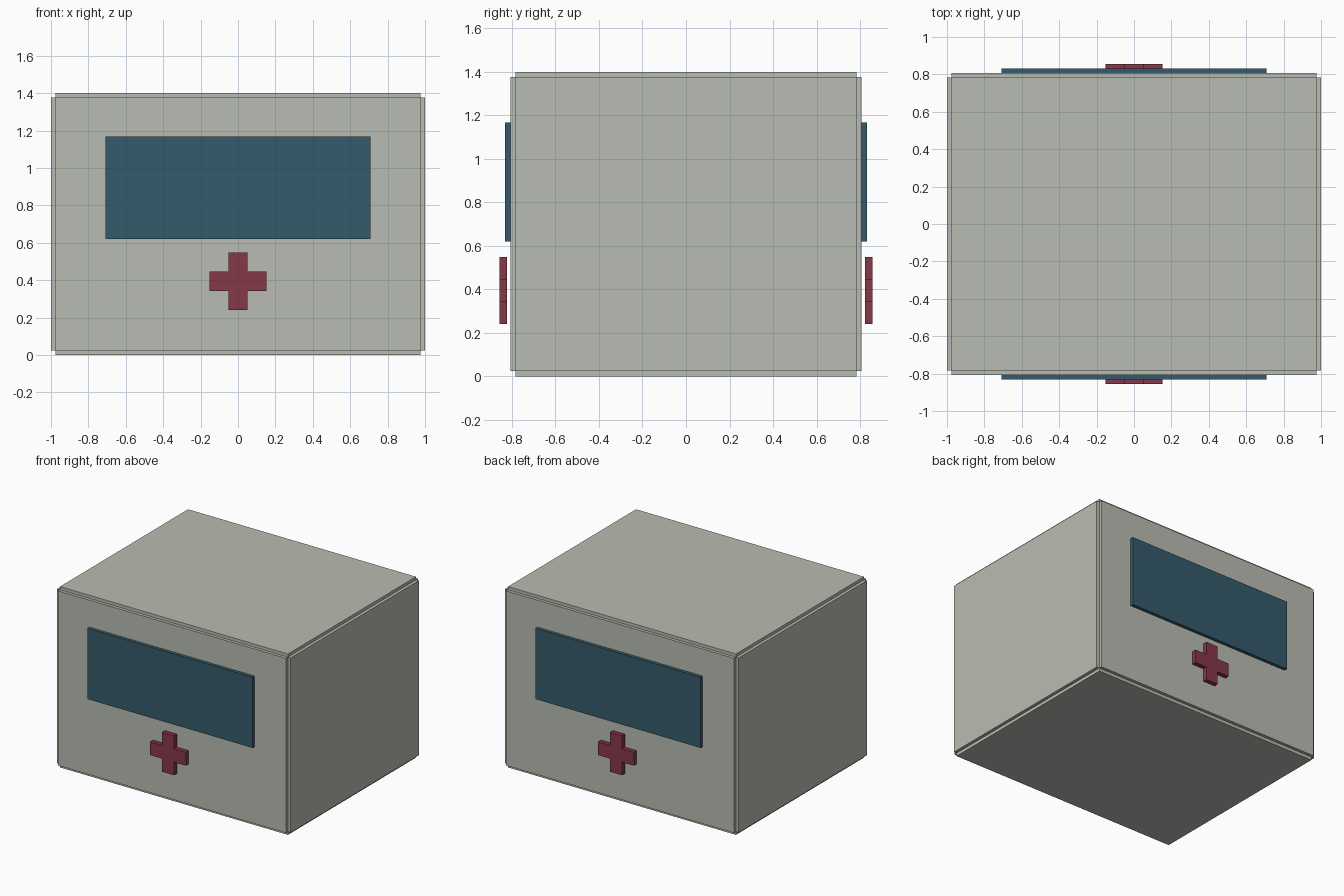
import bpy, bmesh
from mathutils import Vector

if "Cube" in bpy.data.objects:
    bpy.data.objects.remove(bpy.data.objects["Cube"])


def material(name, rgb):
    m = bpy.data.materials.new(name)
    m.diffuse_color = (*rgb, 1)
    m.use_nodes = True
    m.node_tree.nodes["Principled BSDF"].inputs["Base Color"].default_value = m.diffuse_color
    return m


GREY = material("warm grey", (0.485, 0.503, 0.445))
BLUE = material("dark teal", (0.036, 0.105, 0.147))
RED = material("dark red", (0.235, 0.040, 0.065))


def prism(name, outline, y0, y1, mat):
    """Extrude an (x, z) outline along y."""
    bm = bmesh.new()
    face = bm.faces.new([bm.verts.new((x, y0, z)) for x, z in outline])
    ext = bmesh.ops.extrude_face_region(bm, geom=[face])
    verts = [v for v in ext["geom"] if isinstance(v, bmesh.types.BMVert)]
    bmesh.ops.translate(bm, verts=verts, vec=Vector((0, y1 - y0, 0)))
    bmesh.ops.recalc_face_normals(bm, faces=bm.faces)
    mesh = bpy.data.meshes.new(name)
    bm.to_mesh(mesh)
    bm.free()
    mesh.materials.append(mat)
    obj = bpy.data.objects.new(name, mesh)
    bpy.context.collection.objects.link(obj)
    return obj


def rect(x, z0, z1):
    return [(-x, z0), (x, z0), (x, z1), (-x, z1)]


# Body: three crossing blocks leave a small square step along every edge
X, Y, Z, S = 1.0, 0.807, 1.4, 0.024
prism("body_side_block", rect(X, S, Z - S), -Y + S, Y - S, GREY)
prism("body_front_back_block", rect(X - S, S, Z - S), -Y, Y, GREY)
prism("body_top_bottom_block", rect(X - S, 0, Z), -Y + S, Y - S, GREY)

# Cross outline
W, R, CZ = 0.052, 0.153, 0.395
cross = [(W, R), (W, W), (R, W), (R, -W), (W, -W), (W, -R),
         (-W, -R), (-W, -W), (-R, -W), (-R, W), (-W, W), (-W, R)]
cross = [(x, z + CZ) for x, z in cross]

# Window and raised cross on both the front and the back
for side, s in (("front", -1), ("back", 1)):
    prism(side + "_window", rect(0.708, 0.62, 1.167), s * 0.805, s * 0.832, BLUE)
    prism(side + "_cross", cross, s * 0.822, s * 0.856, RED)
